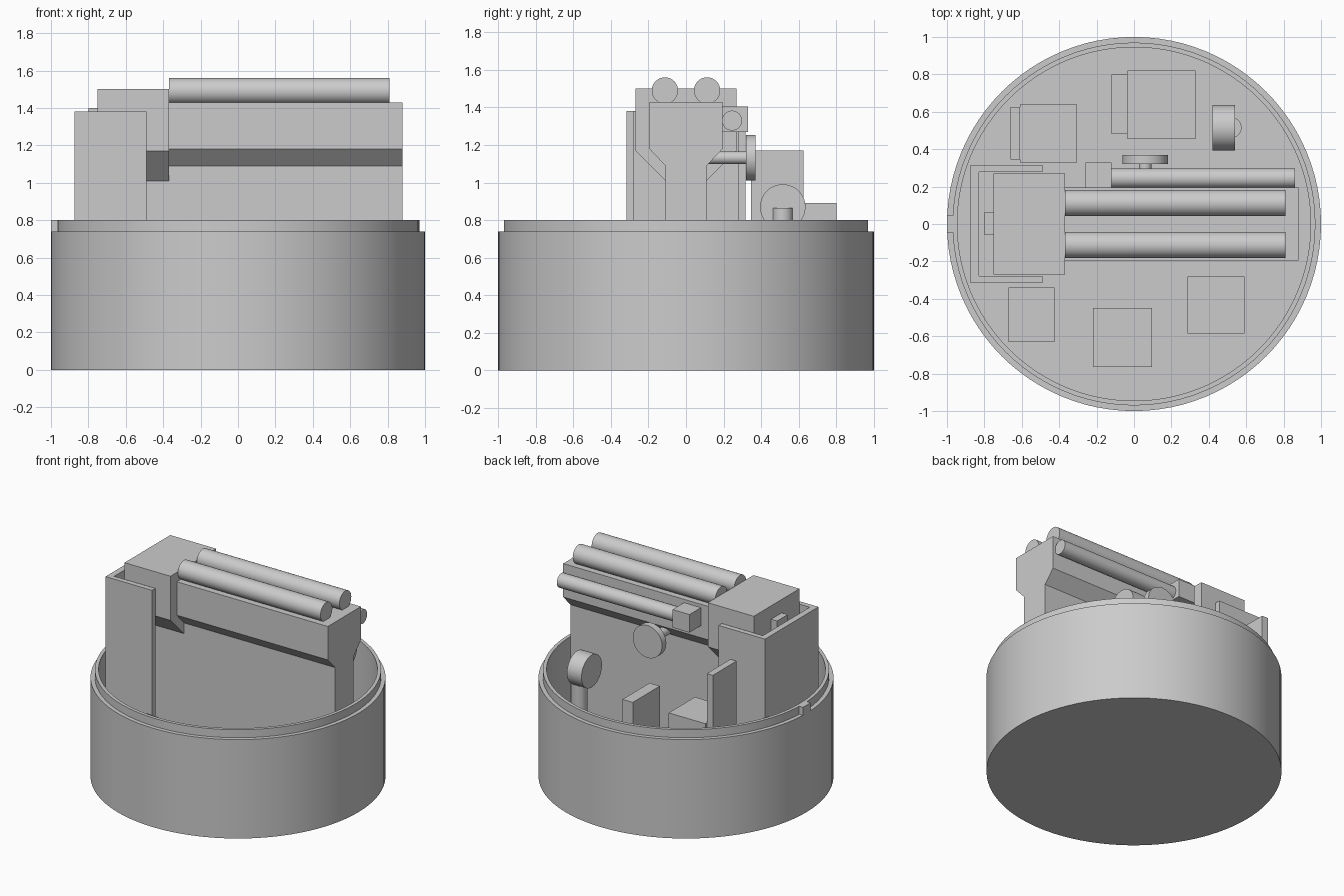
import bpy, bmesh, math
from mathutils import Matrix

if "Cube" in bpy.data.objects:
    bpy.data.objects.remove(bpy.data.objects["Cube"], do_unlink=True)

grey = bpy.data.materials.new("plain_grey")
grey.use_nodes = True
grey.diffuse_color = (0.6, 0.6, 0.6, 1)
grey.node_tree.nodes["Principled BSDF"].inputs["Base Color"].default_value = (0.6, 0.6, 0.6, 1)

FLOOR = 0.05


def finish(name, bm, smooth=False):
    bmesh.ops.recalc_face_normals(bm, faces=bm.faces)
    mesh = bpy.data.meshes.new(name)
    bm.to_mesh(mesh)
    bm.free()
    mesh.materials.append(grey)
    obj = bpy.data.objects.new(name, mesh)
    bpy.context.collection.objects.link(obj)
    if smooth:
        bpy.ops.object.select_all(action='DESELECT')
        obj.select_set(True)
        bpy.context.view_layer.objects.active = obj
        bpy.ops.object.shade_smooth_by_angle(angle=math.radians(30))
    return obj


def box(name, x, y, z):
    bm = bmesh.new()
    bmesh.ops.create_cube(bm, size=1)
    for v in bm.verts:
        v.co = [lo + (c + 0.5) * (hi - lo) for c, (lo, hi) in zip(v.co, (x, y, z))]
    return finish(name, bm)


def rod(name, axis, span, centre, radius, sides=48):
    """Cylinder along an axis; centre gives the other two coordinates in order."""
    bm = bmesh.new()
    bmesh.ops.create_cone(bm, cap_ends=True, segments=sides, radius1=radius,
                          radius2=radius, depth=span[1] - span[0])
    if axis != 'Z':
        turn = Matrix.Rotation(math.pi / 2, 4, 'Y' if axis == 'X' else 'X')
        bmesh.ops.transform(bm, matrix=turn, verts=bm.verts)
    place = list(centre)
    place.insert('XYZ'.index(axis), sum(span) / 2)
    bmesh.ops.translate(bm, vec=place, verts=bm.verts)
    return finish(name, bm, True)


def extrude_x(name, half_profile, x):
    """Mirror a half profile of (y, z) points and extrude it along x."""
    outline = half_profile + [(-y, z) for y, z in reversed(half_profile)]
    bm = bmesh.new()
    face = bm.faces.new([bm.verts.new((x[0], y, z)) for y, z in outline])
    out = bmesh.ops.extrude_face_region(bm, geom=[face])
    moved = [g for g in out['geom'] if isinstance(g, bmesh.types.BMVert)]
    bmesh.ops.translate(bm, vec=(x[1] - x[0], 0, 0), verts=moved)
    return finish(name, bm)


# Hollow round tub with a stepped rim
profile = [(0, 0), (1, 0), (1, 0.74), (0.97, 0.74), (0.97, 0.8),
           (0.945, 0.8), (0.945, FLOOR), (0, FLOOR)]
bm = bmesh.new()
pts = [bm.verts.new((r, 0, z)) for r, z in profile]
edges = [bm.edges.new(pair) for pair in zip(pts, pts[1:])]
bmesh.ops.spin(bm, geom=pts + edges, cent=(0, 0, 0), axis=(0, 0, 1),
               angle=2 * math.pi, steps=96)
bmesh.ops.remove_doubles(bm, verts=bm.verts, dist=0.0005)
finish("tub", bm, True)
box("rim_latch", (-1, -0.95), (-0.045, 0.045), (0.74, 0.8))

# Central beam and the wider housing behind it
extrude_x("beam", [(0.11, FLOOR), (0.11, 1.09), (0.195, 1.18), (0.195, 1.43)], (-0.4, 0.88))
extrude_x("housing", [(0.11, FLOOR), (0.11, 1.01), (0.27, 1.17), (0.27, 1.5)], (-0.75, -0.37))
box("housing_knob", (-0.8, -0.75), (-0.06, 0.065), (1.32, 1.4))

# Twin tubes on top, and a thinner one at the back
for side, y in (("right", -0.112), ("left", 0.112)):
    rod(side + "_tube", 'X', (-0.37, 0.81), (y, 1.49), 0.07)
rod("side_tube", 'X', (-0.13, 0.86), (0.245, 1.33), 0.053)
box("side_tube_block", (-0.26, -0.12), (0.19, 0.33), (1.27, 1.405))

# Three-sided shield around the housing
box("shield_end", (-0.875, -0.83), (-0.316, 0.316), (FLOOR, 1.38))
for side, y in (("right", (-0.316, -0.278)), ("left", (0.278, 0.316))):
    box("shield_" + side, (-0.85, -0.49), y, (FLOOR, 1.38))

# Hand wheel on the beam and a dial on a post
rod("hand_wheel_shaft", 'Y', (0.1, 0.33), (0.06, 1.132), 0.034)
rod("hand_wheel", 'Y', (0.32, 0.37), (0.06, 1.132), 0.121)
rod("dial_post", 'Z', (FLOOR, 0.865), (0.52, 0.515), 0.055)
rod("dial", 'X', (0.42, 0.54), (0.515, 0.87), 0.121)

# Two seats with back rests
box("high_seat", (-0.61, -0.305), (0.33, 0.64), (FLOOR, 0.8))
box("high_seat_back", (-0.66, -0.61), (0.345, 0.625), (FLOOR, 1.17))
box("low_seat", (-0.035, 0.33), (0.455, 0.82), (FLOOR, 0.5))
box("low_seat_back", (-0.12, -0.035), (0.48, 0.8), (FLOOR, 0.89))

# Lockers on the floor at the front
for name, x, y in (("outer_locker", (-0.67, -0.425), (-0.63, -0.34)),
                   ("middle_locker", (-0.22, 0.095), (-0.765, -0.45)),
                   ("inner_locker", (0.285, 0.59), (-0.585, -0.28))):
    box(name, x, y, (FLOOR, 0.46))
